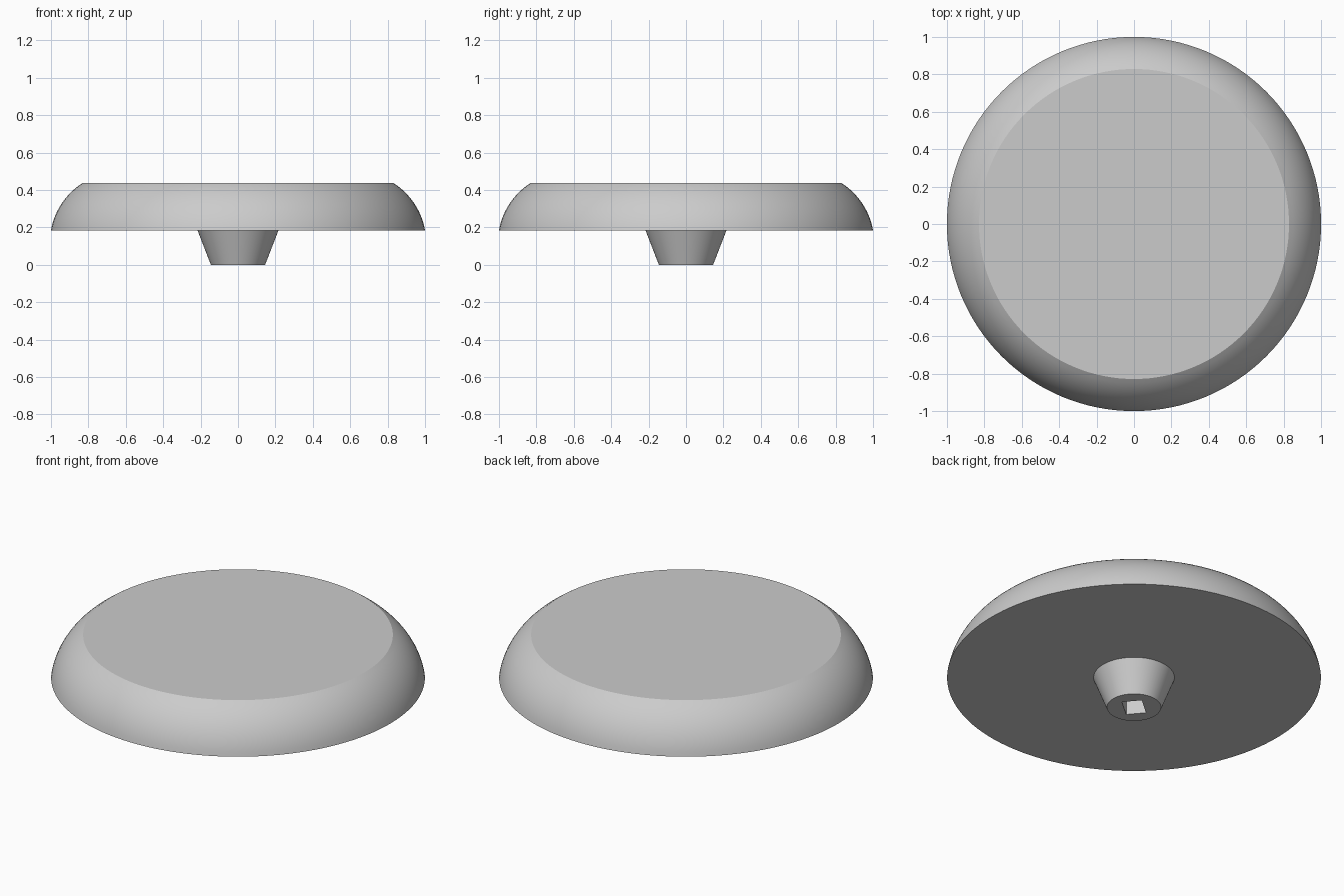
import bpy, bmesh
from math import sin, cos, pi, radians

cube = bpy.data.objects.get("Cube")
if cube:
    bpy.data.objects.remove(cube, do_unlink=True)

grey = bpy.data.materials.new("plain_grey")
grey.use_nodes = True
grey.diffuse_color = (0.6, 0.6, 0.6, 1)
grey.node_tree.nodes["Principled BSDF"].inputs["Base Color"].default_value = grey.diffuse_color


def select_only(obj):
    bpy.ops.object.select_all(action='DESELECT')
    obj.select_set(True)
    bpy.context.view_layer.objects.active = obj


def lathe(name, profile, sides):
    """Closed solid of revolution from (radius, height) points, bottom to top."""
    bm = bmesh.new()
    rings = [[bm.verts.new((r * cos(2 * pi * i / sides), r * sin(2 * pi * i / sides), z))
              for i in range(sides)] for r, z in profile]
    for low, high in zip(rings, rings[1:]):
        for i in range(sides):
            j = (i + 1) % sides
            bm.faces.new((low[i], low[j], high[j], high[i]))
    bm.faces.new(rings[0][::-1])
    bm.faces.new(rings[-1])
    mesh = bpy.data.meshes.new(name)
    bm.to_mesh(mesh)
    bm.free()
    mesh.materials.append(grey)
    obj = bpy.data.objects.new(name, mesh)
    bpy.context.collection.objects.link(obj)
    return obj


# Disc with a rounded rim and flat top
arc = [radians(10 + 48 * k / 12) for k in range(13)]
disc = lathe("knob_disc", [(0.629 + 0.377 * cos(a), 0.119 + 0.377 * sin(a)) for a in arc], 128)

# Tapered boss underneath
boss = lathe("shaft_boss", [(0.145, 0), (0.217, 0.186)], 64)

# Rectangular shaft socket cut into the boss
bpy.ops.mesh.primitive_cube_add(size=1, location=(0, 0, 0.06), rotation=(0, 0, radians(40)))
cutter = bpy.context.object
cutter.name = "socket_cutter"
cutter.scale = (0.135, 0.108, 0.22)
cutter.hide_render = True
cutter.data.materials.append(grey)
cut = boss.modifiers.new("socket", 'BOOLEAN')
cut.operation = 'DIFFERENCE'
cut.solver = 'EXACT'
cut.object = cutter
select_only(boss)
bpy.ops.object.modifier_apply(modifier=cut.name)
bpy.data.objects.remove(cutter, do_unlink=True)

# Smooth curved sides, crisp edges
for part in (disc, boss):
    select_only(part)
    bpy.ops.object.shade_smooth_by_angle(angle=radians(25))
